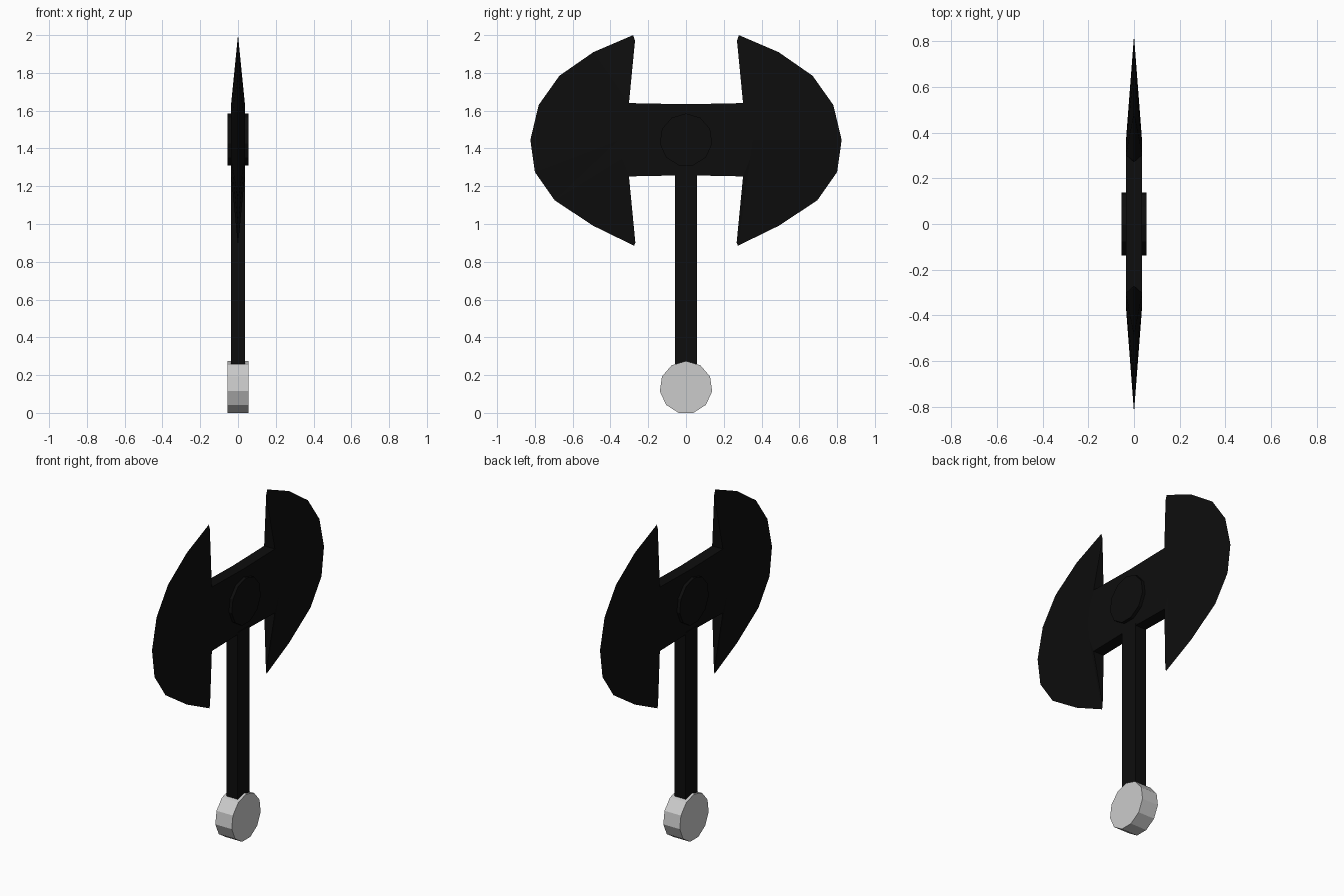
import bpy, bmesh, math
from mathutils import Matrix

if "Cube" in bpy.data.objects:
    bpy.data.objects.remove(bpy.data.objects["Cube"])

black = bpy.data.materials.new("black_metal")
black.diffuse_color = (0.004, 0.004, 0.004, 1)
black.use_nodes = True
black.node_tree.nodes["Principled BSDF"].inputs["Base Color"].default_value = black.diffuse_color


def make_object(name, bm, mat=None):
    bmesh.ops.recalc_face_normals(bm, faces=bm.faces[:])
    mesh = bpy.data.meshes.new(name)
    bm.to_mesh(mesh)
    bm.free()
    obj = bpy.data.objects.new(name, mesh)
    bpy.context.collection.objects.link(obj)
    if mat:
        mesh.materials.append(mat)
    return obj


def disc(name, z, mat=None):
    # 11-sided disc facing sideways, one corner pointing up
    bm = bmesh.new()
    bmesh.ops.create_cone(bm, cap_ends=True, segments=11, radius1=0.14,
                          radius2=0.14, depth=0.11)
    top = max(bm.verts, key=lambda v: v.co.y).co
    turn = math.pi / 2 - math.atan2(top.y, top.x)
    bm.transform(Matrix.Rotation(turn, 4, 'Z'))
    # local y -> z, local x -> y, local z -> x
    bm.transform(Matrix(((0, 0, 1, 0), (1, 0, 0, 0), (0, 1, 0, z), (0, 0, 0, 1))))
    return make_object(name, bm, mat)


# Double blade: sharp rim at x = 0, thick flat core, bevels between
T = 0.036
rim = [(0.27, 1.97), (0.28, 2.0), (0.49, 1.91), (0.67, 1.785), (0.78, 1.63),
       (0.824, 1.445), (0.80, 1.275), (0.695, 1.125), (0.49, 0.99),
       (0.275, 0.885), (0.268, 0.90)]
core = [(0.302, 1.64), (0.34, 1.55), (0.355, 1.445), (0.34, 1.345), (0.302, 1.252)]
mid_top, mid_low = (0, 1.634), (0, 1.258)

bm = bmesh.new()
for sx in (-1, 1):
    for sy in (-1, 1):
        def face(*pts):
            bm.faces.new([bm.verts.new((sx * x, sy * y, z)) for x, (y, z) in pts])

        face(*[(T, p) for p in [mid_top] + core + [mid_low]])
        pick = [round(i * 4 / 10) for i in range(len(rim))]
        for i in range(len(rim) - 1):
            a, b = core[pick[i]], core[pick[i + 1]]
            face((T, a), (0, rim[i]), (0, rim[i + 1]))
            if a != b:
                face((T, a), (0, rim[i + 1]), (T, b))
        # inner walls of the notches and centre bar
        for m, c, r in ((mid_top, core[0], rim[0]), (mid_low, core[-1], rim[-1])):
            face((T, m), (T, c), (0, c), (0, m))
            face((T, c), (0, c), (0, r))
bmesh.ops.remove_doubles(bm, verts=bm.verts[:], dist=0.0005)
make_object("double_blade", bm, black)

# Handle
bm = bmesh.new()
bmesh.ops.create_cube(bm, size=1)
bm.transform(Matrix.Translation((0, 0, 0.765)) @ Matrix.Diagonal((0.076, 0.116, 1.01, 1)))
make_object("handle", bm, black)

# Hub and pommel
disc("hub", 1.445, black)
disc("pommel", 0.1345)
